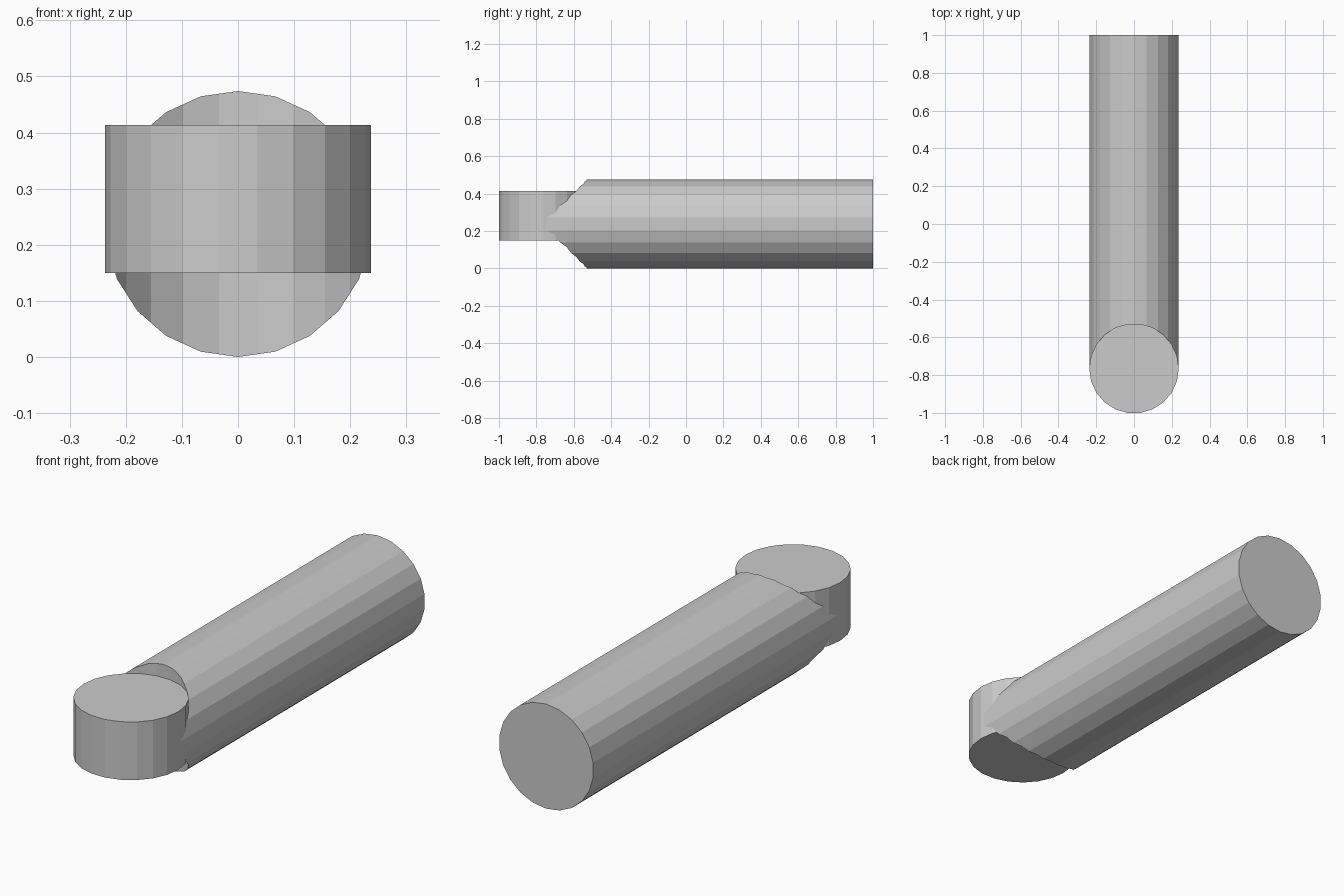
import bpy
import math

if "Cube" in bpy.data.objects:
    bpy.data.objects.remove(bpy.data.objects["Cube"])

R = 0.237                              # shared radius
SIDES = 22
STEP = 2 * math.pi / SIDES
HUB_Y = -1 + R * math.cos(STEP / 2)    # flat facet of the hub touches y = -1


def prism(name, start, end, point):
    """Closed 22-sided prism; point(angle, t) maps a rim vertex to 3D."""
    verts = [point(i * STEP, t) for t in (start, end) for i in range(SIDES)]
    faces = [(i, (i + 1) % SIDES, (i + 1) % SIDES + SIDES, i + SIDES)
             for i in range(SIDES)]
    faces += [tuple(reversed(range(SIDES))), tuple(range(SIDES, 2 * SIDES))]
    mesh = bpy.data.meshes.new(name)
    mesh.from_pydata(verts, [], faces)
    obj = bpy.data.objects.new(name, mesh)
    bpy.context.collection.objects.link(obj)
    return obj


def upright(a, z):
    return (R * math.cos(a), HUB_Y + R * math.sin(a), z)


def lying(a, y):
    return (R * math.sin(a), y, R + R * math.cos(a))


# Short upright hub at the front
hub = prism("hub", 0.15, 0.413, upright)

# Long horizontal bar, its front end scooped to fit around the hub
bar = prism("bar", HUB_Y, 1.0, lying)
cutter = prism("saddle_cutter", -0.2, 0.7, upright)
cutter.hide_render = True
cutter.hide_set(True)
scoop = bar.modifiers.new("saddle", 'BOOLEAN')
scoop.operation = 'DIFFERENCE'
scoop.solver = 'EXACT'
scoop.object = cutter
